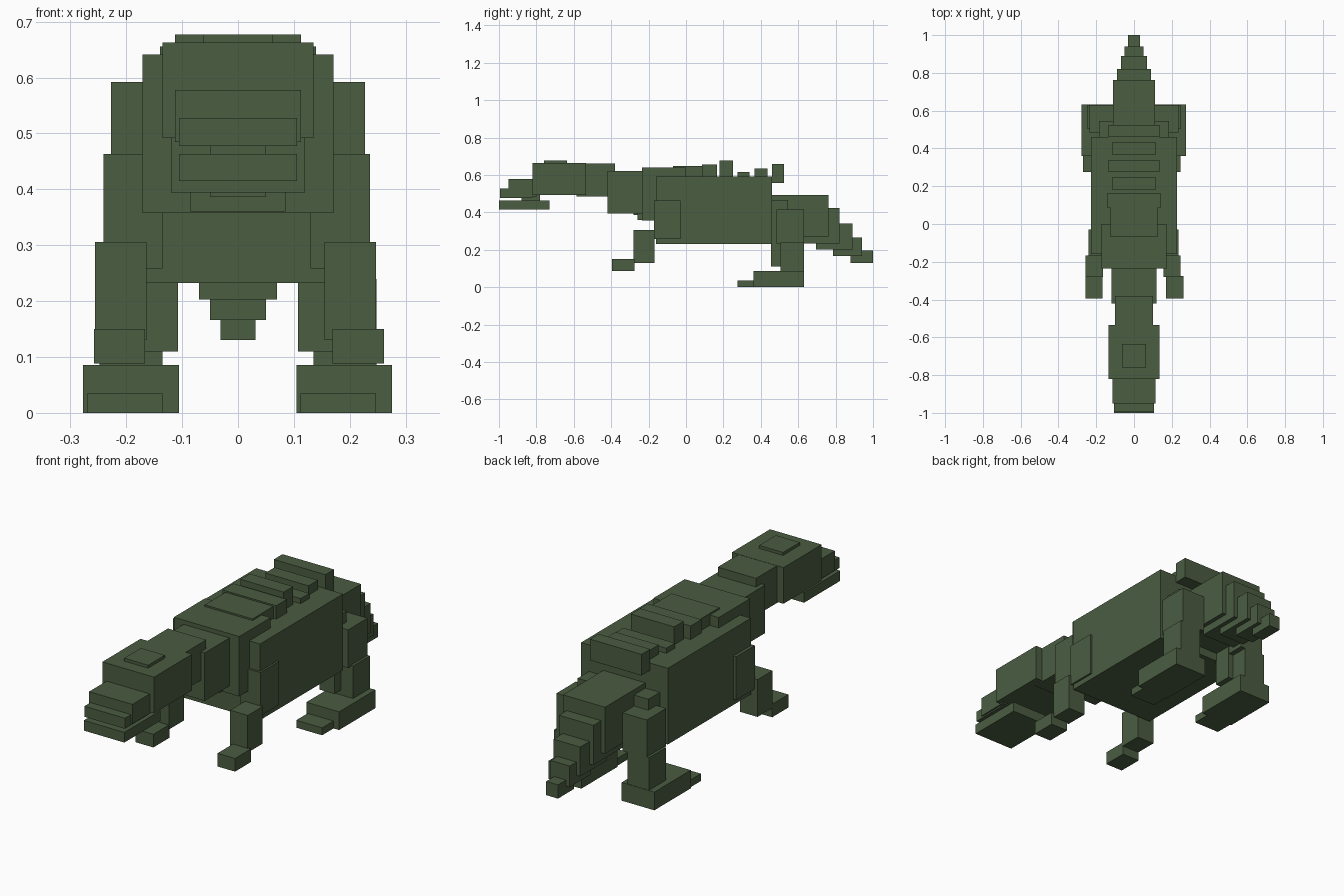
import bpy

cube = bpy.data.objects.get("Cube")
if cube:
    bpy.data.objects.remove(cube)

# Single hide colour
hide = bpy.data.materials.new("moss_green_hide")
colour = (0.070, 0.109, 0.053, 1.0)
hide.diffuse_color = colour
hide.use_nodes = True
hide.node_tree.nodes["Principled BSDF"].inputs["Base Color"].default_value = colour


def box(name, x0, x1, y0, y1, z0, z1):
    """Axis-aligned box between two corners."""
    bpy.ops.mesh.primitive_cube_add(size=1)
    ob = bpy.context.object
    ob.name = ob.data.name = name
    for v in ob.data.vertices:
        v.co = (x1 if v.co.x > 0 else x0,
                y1 if v.co.y > 0 else y0,
                z1 if v.co.z > 0 else z0)
    ob.data.materials.append(hide)


def mid(name, half, y0, y1, z0, z1):
    """Box centred on the body axis."""
    box(name, -half, half, y0, y1, z0, z1)


def pair(name, inner, outer, y0, y1, z0, z1, shift=0.0):
    """Left and right boxes; shift moves the left one slightly inwards."""
    box("left_" + name, inner - shift, outer - shift, y0, y1, z0, z1)
    box("right_" + name, -outer, -inner, y0, y1, z0, z1)


# Torso
mid("body", 0.227, -0.16, 0.46, 0.232, 0.592)
mid("chest", 0.171, -0.235, 0.0, 0.358, 0.641)
mid("throat", 0.085, -0.258, -0.16, 0.360, 0.50)

# Neck and head
mid("neck", 0.12, -0.42, -0.22, 0.394, 0.621)
mid("neck_underside", 0.05, -0.28, -0.22, 0.386, 0.42)
mid("head_back", 0.10, -0.585, -0.38, 0.486, 0.662)
mid("head", 0.135, -0.82, -0.535, 0.492, 0.663)
mid("head_crest", 0.0625, -0.76, -0.635, 0.65, 0.677)
mid("snout", 0.113, -0.95, -0.80, 0.485, 0.578)
mid("snout_tip", 0.106, -0.995, -0.82, 0.478, 0.528)
mid("mouth", 0.05, -0.88, -0.78, 0.46, 0.50)
mid("lower_jaw", 0.106, -1.0, -0.73, 0.415, 0.463)

# Back plates: half width, y range, top
plates = [(0.125, -0.07, 0.09, 0.649), (0.14, 0.085, 0.165, 0.656),
          (0.113, 0.18, 0.25, 0.677), (0.135, 0.275, 0.34, 0.616),
          (0.113, 0.365, 0.435, 0.636), (0.135, 0.46, 0.525, 0.658)]
for i, (half, y0, y1, top) in enumerate(plates, 1):
    mid(f"back_plate_{i}", half, y0, y1, 0.558, top)

# Tail segments: half width, y range, z range
tail = [(0.11, 0.45, 0.762, 0.272, 0.492), (0.09, 0.60, 0.82, 0.235, 0.423),
        (0.07, 0.695, 0.89, 0.203, 0.342), (0.05, 0.785, 0.94, 0.166, 0.266),
        (0.031, 0.88, 1.0, 0.13, 0.195)]
for i, seg in enumerate(tail, 1):
    mid(f"tail_segment_{i}", *seg)

# Front legs
pair("upper_arm", 0.135, 0.241, -0.17, -0.03, 0.258, 0.463, 0.005)
pair("forearm", 0.164, 0.256, -0.28, -0.168, 0.13, 0.306, 0.009)
pair("front_foot", 0.166, 0.258, -0.395, -0.275, 0.088, 0.15, -0.003)

# Hind legs
pair("hind_thigh", 0.107, 0.185, 0.455, 0.545, 0.11, 0.467)
pair("hind_upper_leg", 0.11, 0.236, 0.485, 0.63, 0.235, 0.415)
pair("hind_shank", 0.135, 0.248, 0.505, 0.63, 0.08, 0.24)
pair("hind_foot", 0.106, 0.277, 0.36, 0.632, 0.0, 0.086, 0.001)
pair("hind_toes", 0.135, 0.27, 0.275, 0.37, 0.0, 0.035, 0.023)
